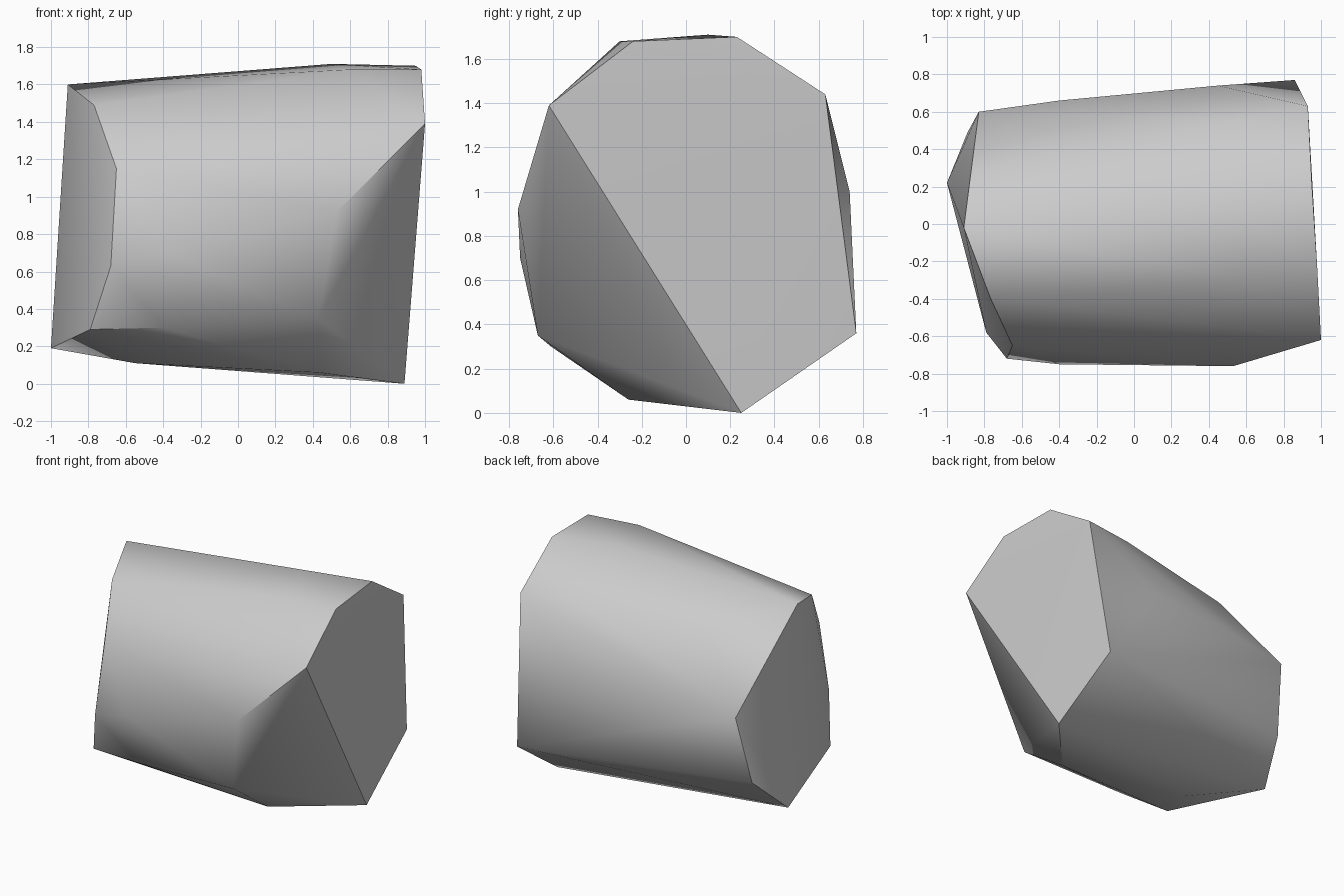
import bpy
import bmesh
import math

default_cube = bpy.data.objects.get("Cube")
if default_cube:
    bpy.data.objects.remove(default_cube, do_unlink=True)

# Corners of the stone, grouped by the region they outline
left_end = [
    (0.89, 0.25, 0), (0.86, 0.77, 0.36), (0.93, 0.63, 1.44),
    (0.95, 0.23, 1.7), (0.98, -0.24, 1.68), (1, -0.62, 1.39),
]
right_end = [
    (-0.91, -0.02, 1.6), (-0.77, -0.39, 1.49), (-0.65, -0.65, 1.15),
    (-0.68, -0.72, 0.63), (-0.79, -0.58, 0.29), (-1, 0.22, 0.19),
    (-0.89, 0.49, 0.45), (-0.83, 0.6, 0.96),
]
front_side = [(0.53, -0.76, 0.92), (0.43, -0.67, 0.35), (-0.4, -0.75, 0.7), (-0.4, -0.61, 0.3)]
back_side = [(-0.4, 0.66, 0.98), (0.45, 0.74, 1), (-0.45, 0.38, 1.41), (0.52, 0.55, 1.46)]
top_side = [(0.6, -0.3, 1.68), (0.5, 0.1, 1.71)]
underside = [(0.43, -0.26, 0.06), (-0.55, -0.1, 0.11)]


def make_material(name, value):
    material = bpy.data.materials.new(name)
    material.use_nodes = True
    colour = (value, value, value, 1)
    material.diffuse_color = colour
    shader = material.node_tree.nodes["Principled BSDF"]
    shader.inputs["Base Color"].default_value = colour
    return material


def make_hull(name, points, material):
    """Wrap the corner points in a convex, faceted shell."""
    bm = bmesh.new()
    for point in points:
        bm.verts.new(point)
    hull = bmesh.ops.convex_hull(bm, input=bm.verts[:])
    loose = [v for v in bm.verts if not v.link_faces]
    bmesh.ops.delete(bm, geom=loose, context="VERTS")
    bmesh.ops.recalc_face_normals(bm, faces=bm.faces[:])
    mesh = bpy.data.meshes.new(name)
    bm.to_mesh(mesh)
    bm.free()
    mesh.materials.append(material)
    obj = bpy.data.objects.new(name, mesh)
    bpy.context.collection.objects.link(obj)
    return obj


# One worn block of stone, softly shaded except along its broken rims
stone = make_hull(
    "stone_block",
    left_end + right_end + front_side + back_side + top_side + underside,
    make_material("stone_grey", 0.6),
)
bpy.ops.object.select_all(action="DESELECT")
stone.select_set(True)
bpy.context.view_layer.objects.active = stone
bpy.ops.object.shade_smooth_by_angle(angle=math.radians(35))
